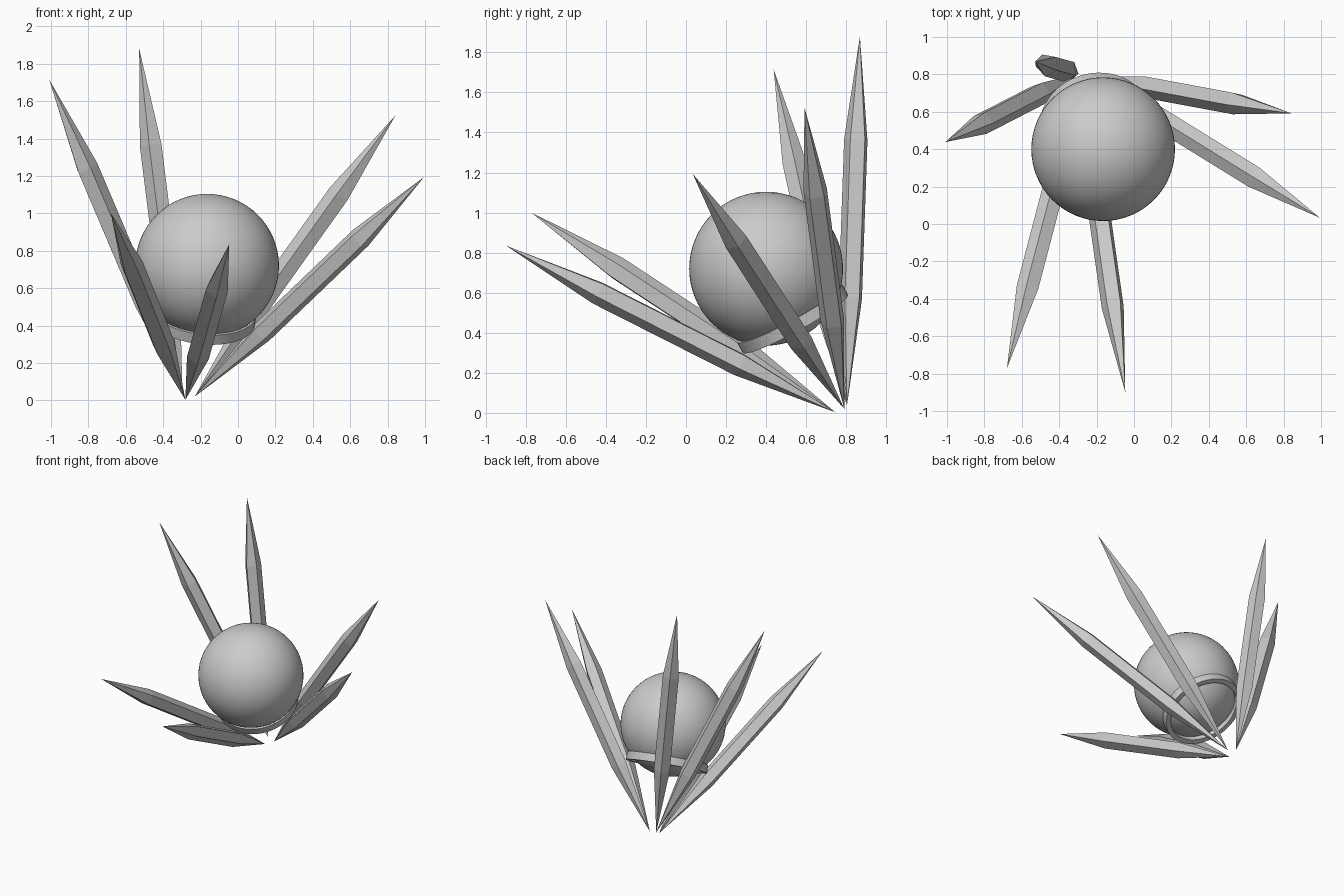
import bpy, bmesh, math
from mathutils import Vector, Quaternion

if "Cube" in bpy.data.objects:
    bpy.data.objects.remove(bpy.data.objects["Cube"])

BASE = Vector((-0.27, 0.78, 0.02))                    # where the spikes meet
AXIS = Vector((0.129, -0.478, 0.868)).normalized()    # tilted centre line
REF = Vector((-0.29, -0.87, -0.44))                   # middle of the front pair
REF = (REF - AXIS * REF.dot(AXIS)).normalized()
TILT = Vector((0, 0, 1)).rotation_difference(AXIS)


def radial(deg):
    return Quaternion(AXIS, math.radians(deg)) @ REF


def make_object(name, bm):
    bmesh.ops.recalc_face_normals(bm, faces=bm.faces)
    mesh = bpy.data.meshes.new(name)
    bm.to_mesh(mesh)
    bm.free()
    ob = bpy.data.objects.new(name, mesh)
    bpy.context.collection.objects.link(ob)
    return ob


def spike(name, start, end, side, radius=0.062, sides=5):
    """Long prism pointed at both ends."""
    bm = bmesh.new()
    d = (end - start).normalized()
    u = (side - d * side.dot(d)).normalized()
    v = d.cross(u)
    rings = []
    for t in (0.29, 0.72):
        c = start.lerp(end, t)
        angles = [2 * math.pi * i / sides for i in range(sides)]
        rings.append([bm.verts.new(c + radius * (u * math.cos(a) + v * math.sin(a)))
                      for a in angles])
    low, high = bm.verts.new(start), bm.verts.new(end)
    for i in range(sides):
        j = (i + 1) % sides
        bm.faces.new((low, rings[0][j], rings[0][i]))
        bm.faces.new((rings[0][i], rings[0][j], rings[1][j], rings[1][i]))
        bm.faces.new((rings[1][i], rings[1][j], high))
    return make_object(name, bm)


# Three pairs of spikes fanned around the tilted centre line
for p in range(3):
    for s in (-1, 1):
        out = radial(120 * p + 18 * s)
        start = BASE + radial(120 * p) * 0.04
        end = BASE + AXIS * 1.54 + out * 1.078
        spike(f"spike_{p * 2 + (s + 3) // 2}", start, end, out)

# Smooth ball held between the spikes
bpy.ops.mesh.primitive_uv_sphere_add(segments=64, ring_count=32, radius=0.384,
                                     location=(-0.165, 0.4, 0.72))
ball = bpy.context.object
ball.name = "ball"
bpy.ops.object.shade_smooth()

# Band that cradles the ball: rectangular profile spun round the centre line
bm = bmesh.new()
profile = [(0.262, -0.03), (0.3, -0.03), (0.3, 0.03), (0.262, 0.03)]
n = 64
loops = [[bm.verts.new((r * math.cos(2 * math.pi * i / n), r * math.sin(2 * math.pi * i / n), z))
          for r, z in profile] for i in range(n)]
for i in range(n):
    a, b = loops[i], loops[(i + 1) % n]
    for k in range(4):
        m = (k + 1) % 4
        bm.faces.new((a[k], b[k], b[m], a[m]))
band = make_object("support_band", bm)
band.location = BASE + AXIS * 0.52
band.rotation_mode = 'QUATERNION'
band.rotation_quaternion = TILT
bpy.ops.object.select_all(action='DESELECT')
band.select_set(True)
bpy.context.view_layer.objects.active = band
bpy.ops.object.shade_smooth_by_angle(angle=math.radians(30))
